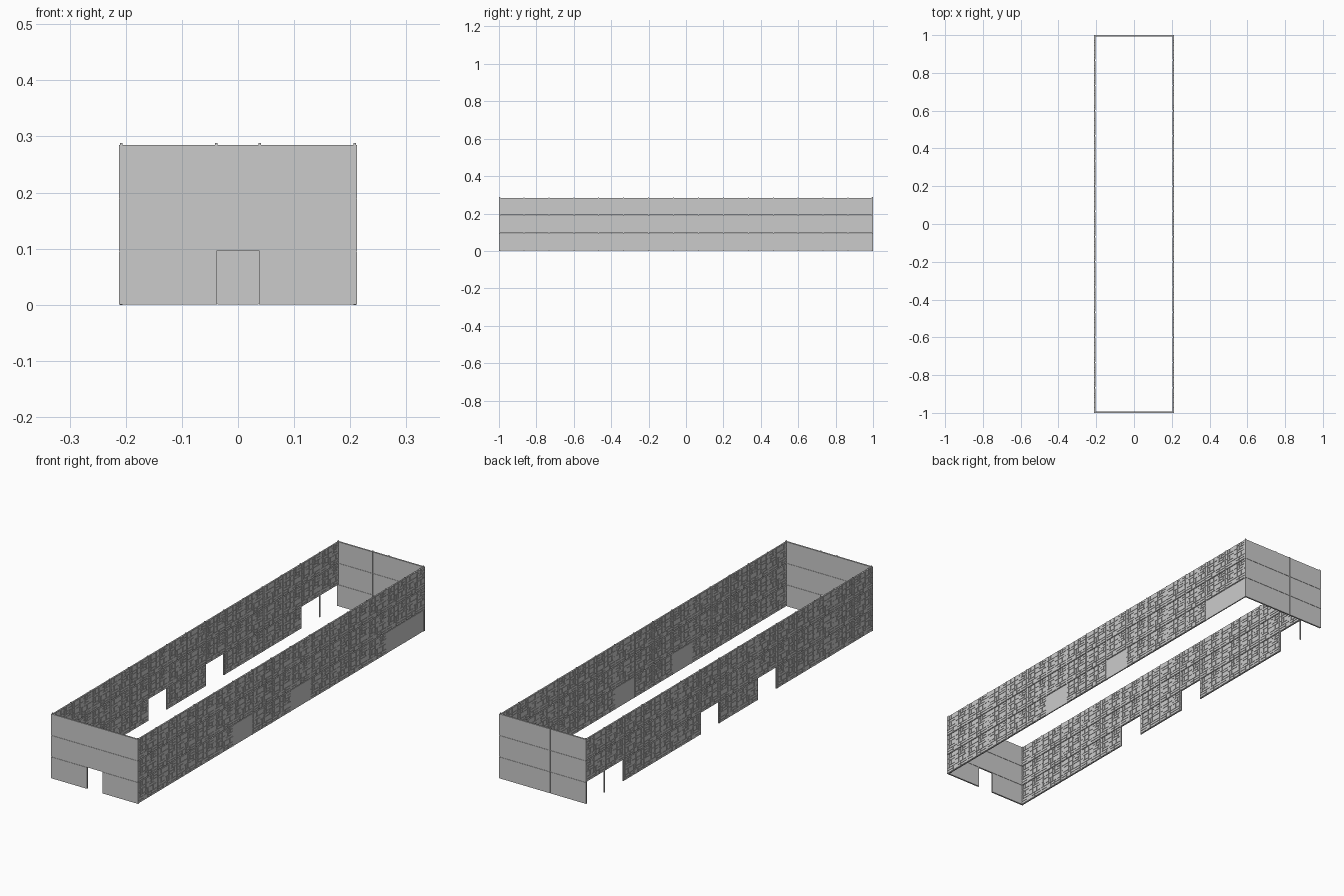
import bpy, bmesh, random
from mathutils import Matrix, Vector

if "Cube" in bpy.data.objects:
    bpy.data.objects.remove(bpy.data.objects["Cube"])

random.seed(4)
COLS, ROWS = 15, 3            # panels along each long side
PW, PH = 2.0 / COLS, 0.095    # panel pitch
WALL_X, DOOR = 0.208, 0.037
OPEN = {5, 8, 13, 14}         # bottom-row bays without stonework
GAP = 0.0012


def add_box(bm, lo, hi):
    lo, hi = Vector(lo), Vector(hi)
    size = Matrix.Diagonal((*(hi - lo), 1))
    bmesh.ops.create_cube(bm, size=1, matrix=Matrix.Translation((lo + hi) / 2) @ size)


def make_mesh(name, boxes):
    bm = bmesh.new()
    for lo, hi in boxes:
        add_box(bm, lo, hi)
    mesh = bpy.data.meshes.new(name)
    bm.to_mesh(mesh)
    bm.free()
    return mesh


def place(name, mesh, loc=(0, 0, 0)):
    ob = bpy.data.objects.new(name, mesh)
    ob.location = loc
    bpy.context.collection.objects.link(ob)
    return ob


def stone_boxes(nx=10, nz=8):
    """Irregular stones of mixed sizes packed on a small grid, over a backing slab."""
    w, h = PW - 0.005, PH - 2 * GAP
    cw, ch, joint = w / nx, h / nz, 0.0012
    boxes = [((-0.0028, -w / 2, GAP), (0.0028, w / 2, GAP + h))]
    used = set()
    for j in range(nz):
        for i in range(nx):
            if (i, j) in used:
                continue
            for sx, sz in random.sample([(2, 1), (3, 1), (1, 2), (2, 2)], 4) + [(1, 1)]:
                cells = {(i + a, j + b) for a in range(sx) for b in range(sz)}
                if i + sx <= nx and j + sz <= nz and not cells & used:
                    break
            used |= cells
            boxes.append(((-0.0045, -w / 2 + i * cw + joint, GAP + j * ch + joint),
                          (0.0045, -w / 2 + (i + sx) * cw - joint, GAP + (j + sz) * ch - joint)))
    return boxes


# Long side walls: stone panels, plain infill plates on the right side only
stone = make_mesh("stone_panel", stone_boxes())
plate = make_mesh("infill_plate", [((-0.0025, -PW / 2 + 0.0025, GAP),
                                    (0.0025, PW / 2 - 0.0025, PH - GAP))])
for side, sx in (("left", -1), ("right", 1)):
    for r in range(ROWS):
        for c in range(COLS):
            loc = (sx * WALL_X, -1 + (c + 0.5) * PW, r * PH)
            if r == 0 and c in OPEN:
                if sx > 0:
                    place("right_infill_plate", plate, loc)
            else:
                place(side + "_stone_panel", stone, loc)

    # Slim posts between the bays
    posts = [((sx * WALL_X - 0.0025, y - 0.0026, 0), (sx * WALL_X + 0.0025, y + 0.0026, 0.287))
             for y in (-1 + c * PW for c in range(1, COLS))]
    place(side + "_posts", make_mesh(side + "_posts", posts))


# End walls: plain plates in three courses with a recessed core behind the seams
def end_wall(name, sy, spans_by_row, core):
    y0, y1 = sorted((sy * 1.0, sy * 0.993))
    boxes = [((a + GAP / 2, y0, r * PH + GAP / 2), (b - GAP / 2, y1, (r + 1) * PH - GAP / 2))
             for r, spans in enumerate(spans_by_row) for a, b in spans]
    place(name + "_plates", make_mesh(name + "_plates", boxes))
    boxes = [((a, y0 + 0.0015, z0), (b, y1 - 0.0015, z1)) for a, b, z0, z1 in core]
    # Small locating pegs on the top edge
    boxes += [((x - 0.0022, y0 + 0.0015, 0.28), (x + 0.0022, y1 - 0.0015, 0.2885))
              for x in (-0.208, -0.039, 0.039, 0.208)]
    place(name + "_core", make_mesh(name + "_core", boxes))


W = 0.2128
C = W - 0.002
end_wall("front_wall", -1,
         [[(-W, -DOOR), (DOOR, W)], [(-W, W)], [(-W, W)]],
         [(-C, -DOOR - 0.001, 0.001, PH + 0.001), (DOOR + 0.001, C, 0.001, PH + 0.001),
          (-C, C, PH + 0.001, 0.284)])
thirds = [(-W, -DOOR), (-DOOR, DOOR), (DOOR, W)]
end_wall("back_wall", 1, [thirds] * 3, [(-C, C, 0.001, 0.284)])
